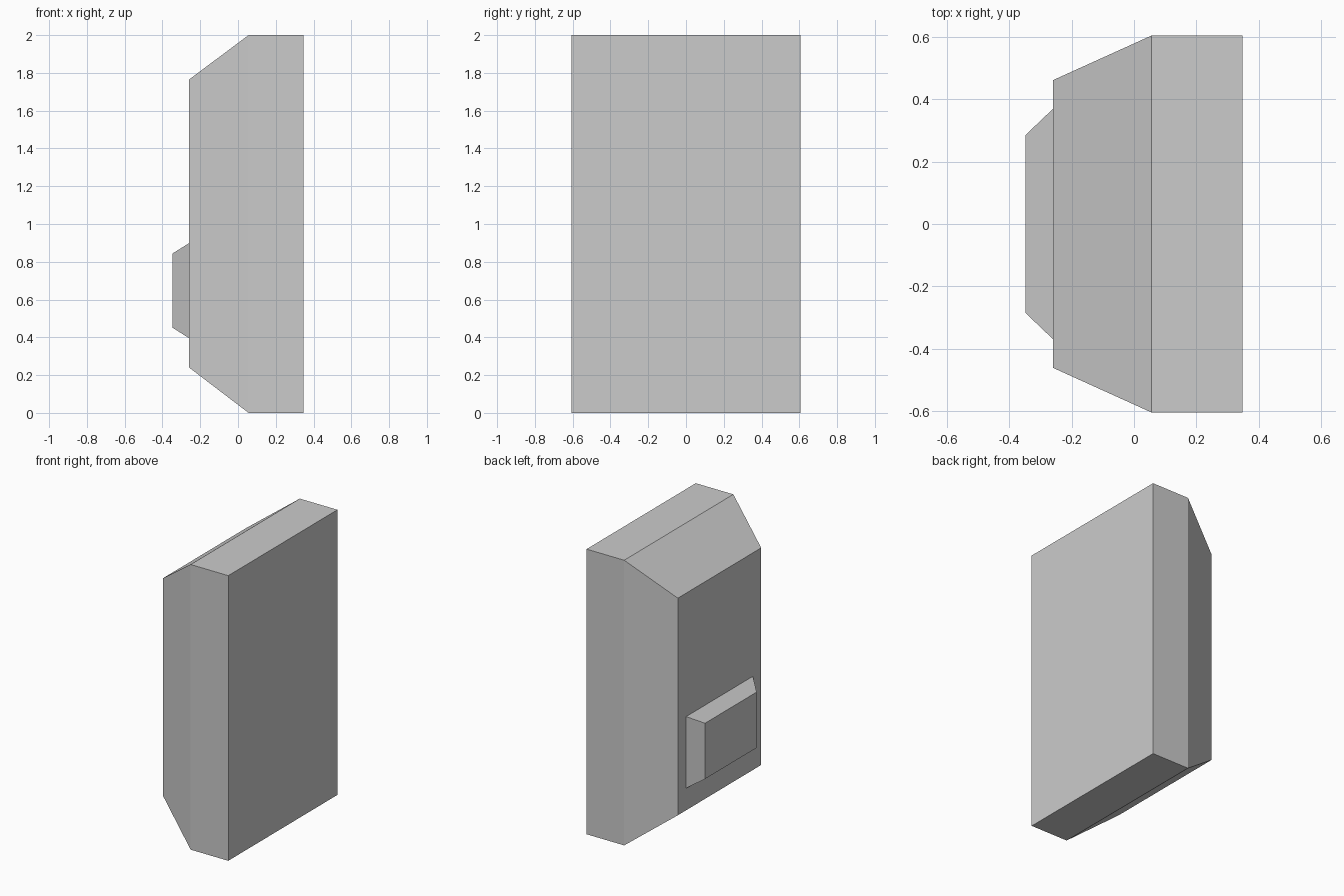
import bpy, bmesh

if "Cube" in bpy.data.objects:
    bpy.data.objects.remove(bpy.data.objects["Cube"])


def loft(name, sections):
    """Closed solid through rectangles (x, half_width, z_low, z_high) stacked along x."""
    bm = bmesh.new()
    rings = [[bm.verts.new(p) for p in ((x, -w, lo), (x, w, lo), (x, w, hi), (x, -w, hi))]
             for x, w, lo, hi in sections]
    for a, b in zip(rings, rings[1:]):
        for i in range(4):
            j = (i + 1) % 4
            bm.faces.new((a[i], a[j], b[j], b[i]))
    bm.faces.new(rings[0])
    bm.faces.new(rings[-1])
    bmesh.ops.recalc_face_normals(bm, faces=bm.faces)
    mesh = bpy.data.meshes.new(name)
    bm.to_mesh(mesh)
    bm.free()
    obj = bpy.data.objects.new(name, mesh)
    bpy.context.collection.objects.link(obj)
    return obj


# Main body: straight slab with a tapered outer side
loft("pack_body", [(0.348, 0.605, 0.0, 2.0),
                   (0.056, 0.605, 0.0, 2.0),
                   (-0.26, 0.462, 0.241, 1.764)])

# Small tapered pocket on the outer face
loft("pocket", [(-0.26, 0.37, 0.396, 0.898),
                (-0.348, 0.286, 0.452, 0.843)])
